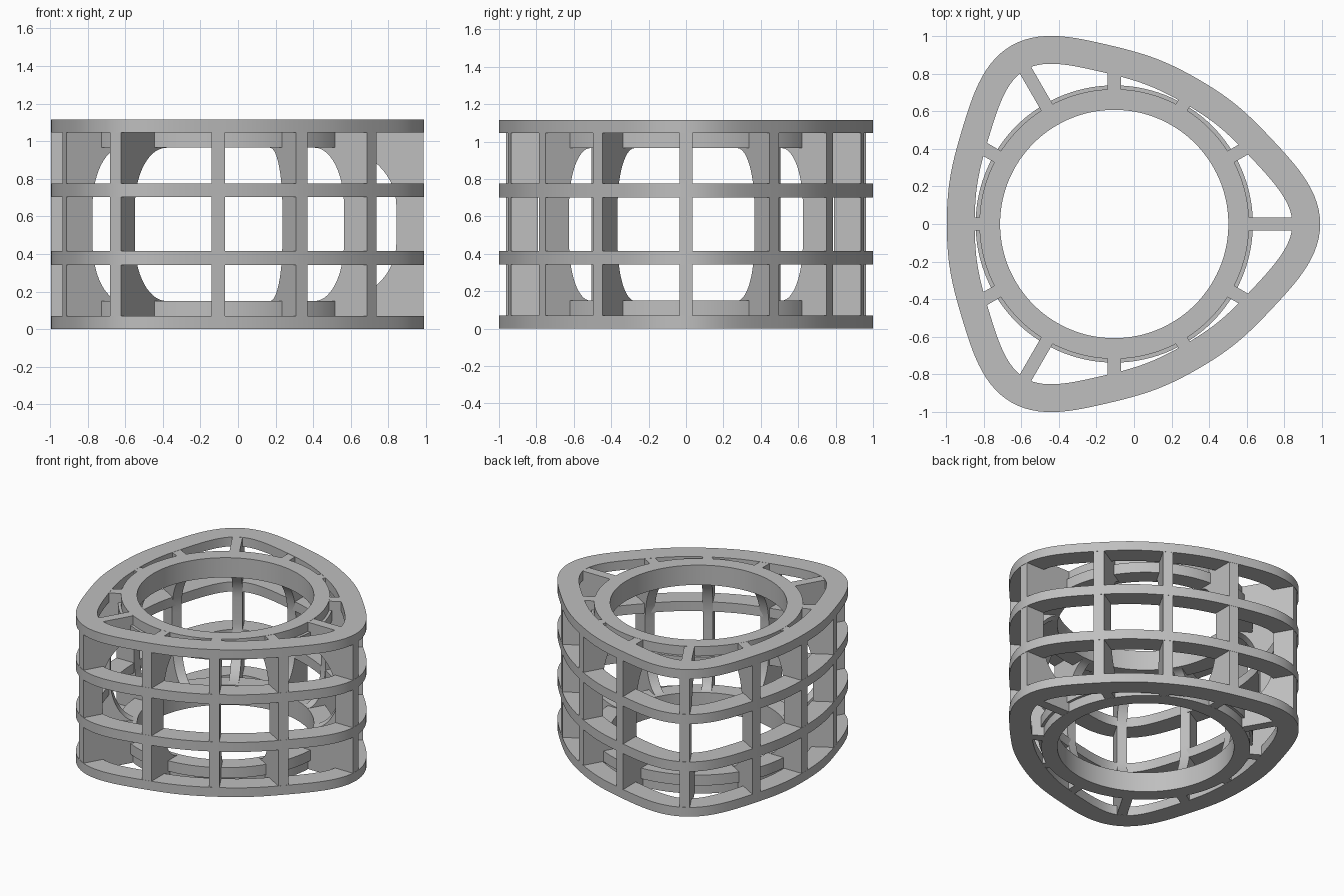
import bpy, bmesh, math
from mathutils import Vector

cube = bpy.data.objects.get("Cube")
if cube:
    bpy.data.objects.remove(cube, do_unlink=True)

CX = -0.105          # axis of the round opening
H = 1.115            # total height
PLATE = 0.07         # thickness of end plates
COLLAR = 0.15        # height of inner collars
HOLE = 0.607         # radius of round opening
RIM = 0.148          # radial width of the outer rims
FIN_HALF = 0.035     # half thickness of the upright ribs
SEG = 180

grey = bpy.data.materials.new("plain grey")
grey.use_nodes = True
grey.diffuse_color = (0.52, 0.52, 0.52, 1)
grey.node_tree.nodes["Principled BSDF"].inputs["Base Color"].default_value = (0.52, 0.52, 0.52, 1)


def radius(a):
    """Rounded triangle outline in polar form."""
    return (0.9685 + 0.0959 * math.cos(3 * a) + 0.024 * math.cos(6 * a)
            + 0.0066 * math.cos(9 * a))


def outline_point(a):
    return Vector((radius(a) * math.cos(a), radius(a) * math.sin(a)))


def inset_point(a):
    t = (outline_point(a + 1e-3) - outline_point(a - 1e-3)).normalized()
    return outline_point(a) + RIM * Vector((-t.y, t.x))


def circle(r):
    return lambda a: Vector((r * math.cos(a), r * math.sin(a)))


def finish(bm, name):
    bmesh.ops.recalc_face_normals(bm, faces=bm.faces)
    mesh = bpy.data.meshes.new(name)
    bm.to_mesh(mesh)
    bm.free()
    mesh.materials.append(grey)
    ob = bpy.data.objects.new(name, mesh)
    ob.location.x = CX
    bpy.context.collection.objects.link(ob)
    bpy.ops.object.select_all(action='DESELECT')
    ob.select_set(True)
    bpy.context.view_layer.objects.active = ob
    bpy.ops.object.shade_smooth_by_angle(angle=math.radians(25))
    return ob


def band(name, outer, inner, z0, z1):
    """Closed ring between two plan curves."""
    bm = bmesh.new()
    loops = []
    for fn, z in ((outer, z0), (outer, z1), (inner, z1), (inner, z0)):
        loops.append([bm.verts.new((*fn(2 * math.pi * i / SEG), z)) for i in range(SEG)])
    for k in range(4):
        p, q = loops[k], loops[(k + 1) % 4]
        for i in range(SEG):
            j = (i + 1) % SEG
            bm.faces.new((p[i], p[j], q[j], q[i]))
    finish(bm, name)


def outer_reach(a, s):
    """Distance along a rib to the outline, for a line offset sideways by s."""
    u = radius(a)
    for _ in range(12):
        u = math.sqrt(radius(a + math.atan2(s, u)) ** 2 - s * s)
    return u - 0.001


def inner_reach(a):
    """Distance along a rib to the inner edge of the rim."""
    best = min((inset_point(a + k * 0.002) for k in range(-80, 81)),
               key=lambda p: abs(math.remainder(math.atan2(p.y, p.x) - a, 2 * math.pi)))
    return best.length


def rib(name, a):
    """Upright rib whose inner edge curves out between the collars."""
    ri = inner_reach(a)
    arc_h, steps, top = 0.31, 14, H - 0.001
    half = [(HOLE + 0.005, top)]
    for i in range(steps + 1):
        t = math.pi / 2 * (1 - i / steps)
        half.append((HOLE + 0.005 + (ri - HOLE - 0.005) * math.cos(t),
                     H - COLLAR - arc_h + arc_h * math.sin(t)))
    inner = half + [(r, H - z) for r, z in reversed(half)]
    d, n = Vector((math.cos(a), math.sin(a))), Vector((-math.sin(a), math.cos(a)))
    bm = bmesh.new()
    sides = []
    for s in (-FIN_HALF, FIN_HALF):
        ro = outer_reach(a, s)
        ring = inner + [(ro, H - top), (ro, top)]
        sides.append([bm.verts.new((*(d * r + n * s), z)) for r, z in ring])
    m = len(sides[0])
    bm.faces.new(sides[0])
    bm.faces.new(sides[1])
    for i in range(m):
        j = (i + 1) % m
        bm.faces.new((sides[0][i], sides[0][j], sides[1][j], sides[1][i]))
    finish(bm, name)


# Outer rims: two end plates and two middle bands
for name, z0, z1 in (("bottom_rim", 0, PLATE), ("lower_band", 0.342, 0.415),
                     ("upper_band", 0.702, 0.775), ("top_rim", H - PLATE, H)):
    band(name, outline_point, inset_point, z0, z1)

# Inner collars, slightly stepped out behind each end plate
for name, z0, z1, y0, y1 in (("bottom_collar", 0, PLATE, PLATE, COLLAR),
                             ("top_collar", H - PLATE, H, H - COLLAR, H - PLATE)):
    band(name, circle(HOLE + 0.11), circle(HOLE), z0, z1)
    band(name + "_step", circle(HOLE + 0.13), circle(HOLE), y0, y1)

# Twelve upright ribs
for k in range(12):
    rib(f"rib_{k + 1}", k * math.pi / 6)
